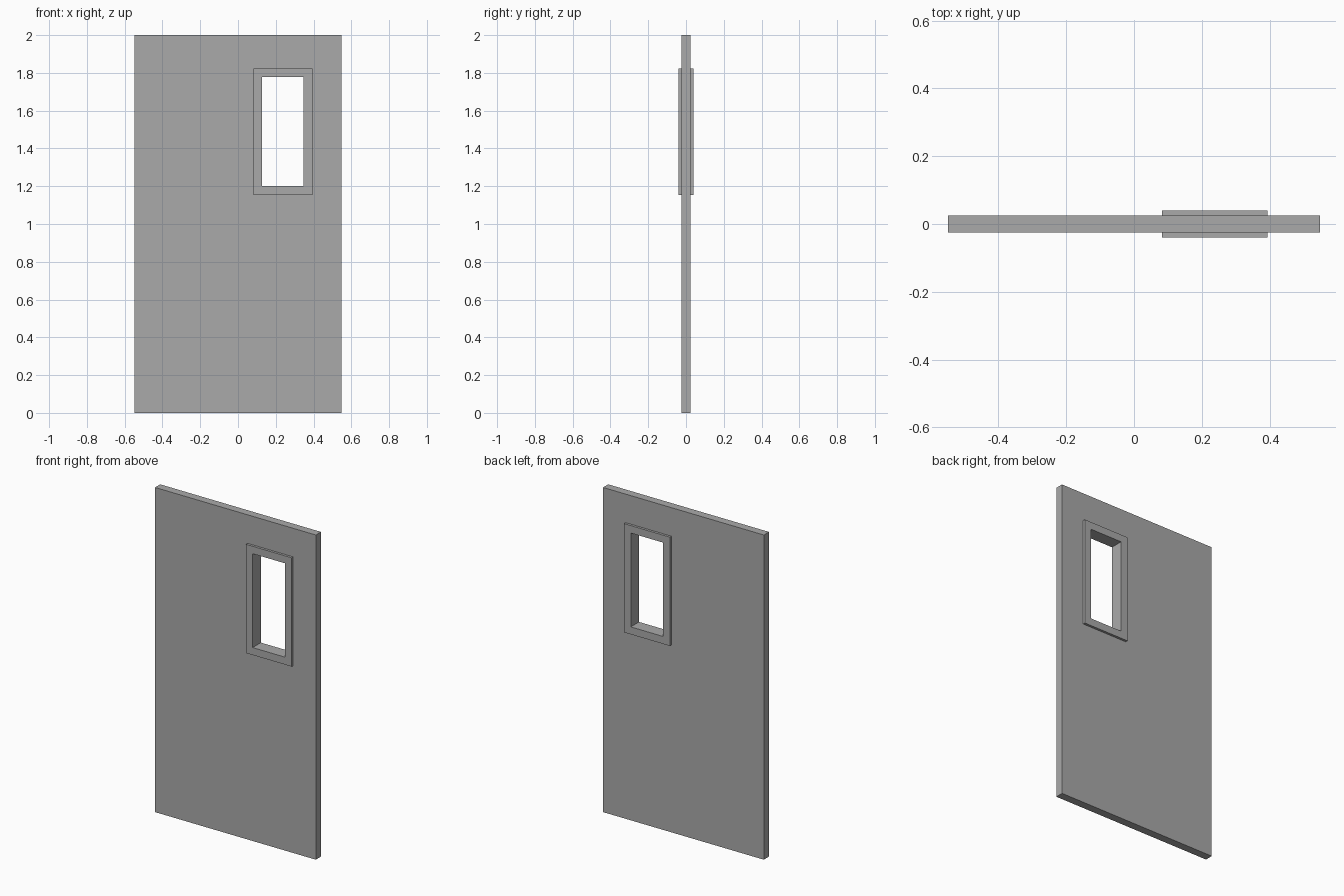
import bpy
import bmesh

cube = bpy.data.objects.get("Cube")
if cube:
    bpy.data.objects.remove(cube, do_unlink=True)

grey = bpy.data.materials.new("plain grey")
grey.use_nodes = True
colour = (0.4, 0.4, 0.4, 1)
grey.diffuse_color = colour
grey.node_tree.nodes["Principled BSDF"].inputs["Base Color"].default_value = colour


def panel_with_opening(name, outer, inner, half_depth):
    """Rectangular slab with a rectangular opening; rects are (x0, x1, z0, z1)."""
    bm = bmesh.new()

    def ring(rect, y):
        x0, x1, z0, z1 = rect
        return [bm.verts.new((x, y, z)) for x, z in ((x0, z0), (x1, z0), (x1, z1), (x0, z1))]

    # Rings run around the section: outer front, inner front, inner back, outer back
    rings = [ring(outer, -half_depth), ring(inner, -half_depth),
             ring(inner, half_depth), ring(outer, half_depth)]
    for r in range(4):
        a, b = rings[r], rings[(r + 1) % 4]
        for i in range(4):
            j = (i + 1) % 4
            bm.faces.new((a[i], a[j], b[j], b[i]))
    bmesh.ops.recalc_face_normals(bm, faces=bm.faces)
    mesh = bpy.data.meshes.new(name)
    bm.to_mesh(mesh)
    bm.free()
    mesh.materials.append(grey)
    obj = bpy.data.objects.new(name, mesh)
    bpy.context.collection.objects.link(obj)
    return obj


opening = (0.128, 0.348, 1.2, 1.778)
border = 0.046
x0, x1, z0, z1 = opening
frame_rect = (x0 - border, x1 + border, z0 - border, z1 + border)

# Door slab, cut a little wider than the opening so the frame lines the hole
slab_hole = (x0 - border / 2, x1 + border / 2, z0 - border / 2, z1 + border / 2)
panel_with_opening("door_panel", (-0.548, 0.548, 0, 2), slab_hole, 0.025)

# Window frame standing proud of both sides
panel_with_opening("window_frame", frame_rect, opening, 0.04)
